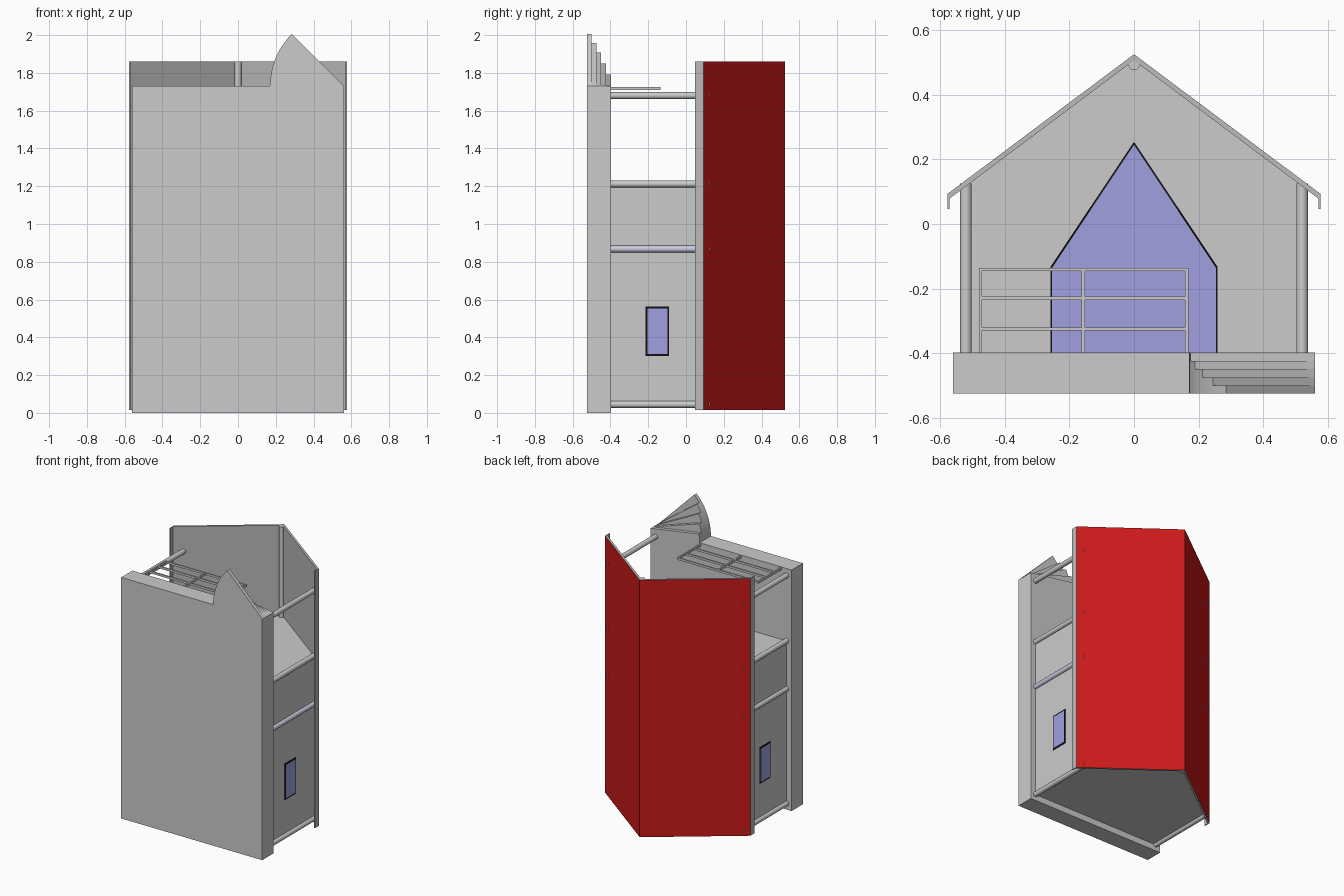
import bpy, bmesh
from math import sin, cos, radians

if "Cube" in bpy.data.objects:
    bpy.data.objects.remove(bpy.data.objects["Cube"])


def material(name, rgb):
    m = bpy.data.materials.new(name)
    m.diffuse_color = (*rgb, 1)
    m.use_nodes = True
    m.node_tree.nodes["Principled BSDF"].inputs["Base Color"].default_value = m.diffuse_color
    return m


RED = material("roof_red", (0.6, 0.01, 0.01))
BLUE = material("glass_blue", (0.35, 0.35, 0.75))
BLACK = material("frame_black", (0.005, 0.005, 0.005))
PALE = material("pale_blue", (0.6, 0.6, 0.75))
GREY = material("plain_grey", (0.5, 0.5, 0.5))

# how a 2D profile (a, b) and extrusion depth d map to x, y, z
AXES = {"x": lambda a, b, d: (d, a, b),
        "y": lambda a, b, d: (a, d, b),
        "z": lambda a, b, d: (a, b, d)}


def prism(name, pts, axis, lo, hi, mat=None):
    bm = bmesh.new()
    face = bm.faces.new([bm.verts.new(AXES[axis](a, b, lo)) for a, b in pts])
    ext = bmesh.ops.extrude_face_region(bm, geom=[face])
    moved = [g for g in ext["geom"] if isinstance(g, bmesh.types.BMVert)]
    bmesh.ops.translate(bm, verts=moved, vec=AXES[axis](0, 0, hi - lo))
    bmesh.ops.recalc_face_normals(bm, faces=bm.faces)
    me = bpy.data.meshes.new(name)
    bm.to_mesh(me)
    bm.free()
    ob = bpy.data.objects.new(name, me)
    bpy.context.collection.objects.link(ob)
    if mat:
        me.materials.append(mat)
    return ob


def rect(a0, a1, b0, b1):
    return [(a0, b0), (a1, b0), (a1, b1), (a0, b1)]


def mirrored(half):
    # half profile runs from the middle out; mirror it across x = 0
    return half + [(-x, y) for x, y in reversed(half) if x]


def rod(name, axis, a, b, lo, hi, r=0.018, mat=None):
    pts = [(a + r * cos(radians(t)), b + r * sin(radians(t))) for t in range(0, 360, 15)]
    ob = prism(name, pts, axis, lo, hi, mat)
    bpy.ops.object.select_all(action='DESELECT')
    ob.select_set(True)
    bpy.context.view_layer.objects.active = ob
    bpy.ops.object.shade_smooth_by_angle()
    return ob


# base platform
prism("platform", rect(-0.56, 0.56, 0, 1.73), "y", -0.525, -0.398)

# fan-shaped corner steps, each layer turning 9 degrees further
for i in range(1, 6):
    arc = [(0.56 - 0.39 * cos(radians(t)), 1.73 + 0.39 * sin(radians(t)))
           for t in range(0, 9 * i + 1, 3)]
    top = -0.398 - 0.0254 * (i - 1)
    prism(f"step_{i}", [(0.56, 1.73)] + arc, "y", top - 0.0254, top)

# gabled house body
prism("house_body", mirrored([(0, 0.506), (0.52, 0.117), (0.52, -0.4)]), "z", 0.045, 1.21)

# thin roof with drip edges; only the outer slopes are red
outer = [(0, 0.525), (0.577, 0.093), (0.577, 0.047), (0.570, 0.047), (0.570, 0.079), (0, 0.506)]
roof = prism("roof", outer + [(-x, y) for x, y in reversed(outer) if x], "z", 0.015, 1.86, GREY)
roof.data.materials.append(RED)
for p in roof.data.polygons:
    if p.normal.y > 0.5:
        p.material_index = 1

# ridge beam
rod("ridge_beam", "z", 0, 0.494, 0.015, 1.86)

# posts along both sides
for side, label in ((1, "right"), (-1, "left")):
    for n, z in enumerate((0.045, 0.868, 1.212, 1.68)):
        pale = PALE if side == 1 and n == 1 else None
        rod(f"post_{label}_{n + 1}", "y", side * 0.52, z, -0.4, 0.126, mat=pale)

# large front window
prism("front_window_frame", mirrored([(0, 0.254), (0.259, -0.133), (0.259, -0.398)]),
      "z", 1.2, 1.213, BLACK)
prism("front_window_glass", mirrored([(0, 0.245), (0.253, -0.135), (0.253, -0.397)]),
      "z", 1.2, 1.215, BLUE)

# side windows
for side, label in ((1, "right"), (-1, "left")):
    prism(f"side_window_frame_{label}", rect(-0.214, -0.089, 0.302, 0.562), "x",
          side * 0.51, side * 0.523, BLACK)
    prism(f"side_window_glass_{label}", rect(-0.204, -0.099, 0.312, 0.552), "x",
          side * 0.51, side * 0.525, BLUE)

# front railing
for n, y in enumerate((-0.141, -0.23, -0.325)):
    prism(f"rail_{n + 1}", rect(-0.48, 0.168, y - 0.005, y + 0.005), "z", 1.71, 1.725)
for n, x in enumerate((-0.475, -0.157, 0.163)):
    prism(f"rail_post_{n + 1}", rect(x - 0.005, x + 0.005, -0.4, -0.136), "z", 1.71, 1.725)
